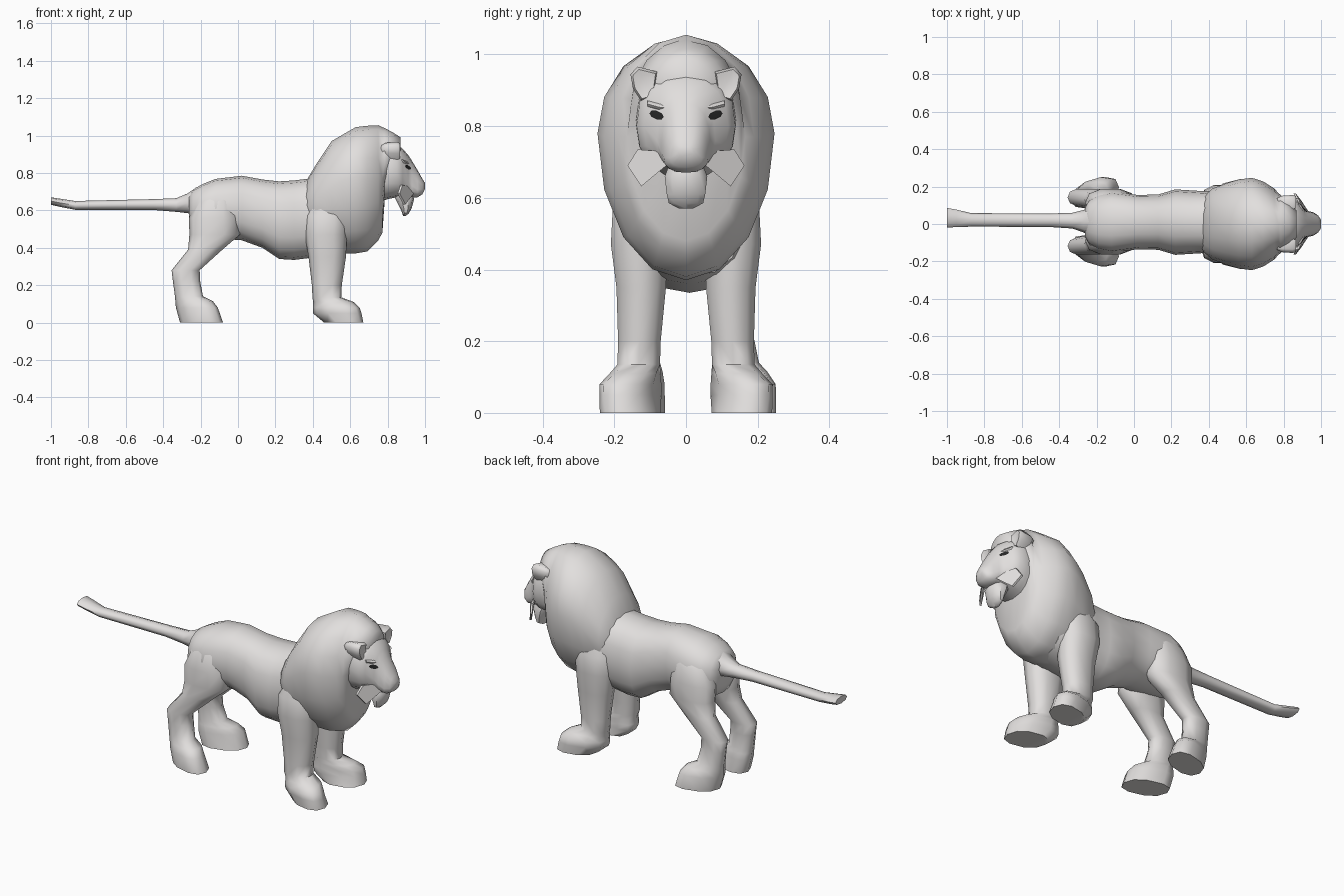
import bpy, bmesh, math
from mathutils import Vector
from mathutils.bvhtree import BVHTree


def material(name, rgb):
    m = bpy.data.materials.new(name)
    m.diffuse_color = (*rgb, 1)
    return m


FUR = material("pale grey", (0.76, 0.74, 0.73))
DARK = material("eye dark", (0.02, 0.02, 0.02))


def make(name, verts, faces, mat=FUR, angle=60):
    me = bpy.data.meshes.new(name)
    me.from_pydata([tuple(v) for v in verts], [], faces)
    bm = bmesh.new()
    bm.from_mesh(me)
    if mat is FUR:
        bmesh.ops.recalc_face_normals(bm, faces=bm.faces)
    bm.to_mesh(me)
    bm.free()
    me.materials.append(mat)
    me.shade_smooth()
    me.set_sharp_from_angle(angle=math.radians(angle))
    ob = bpy.data.objects.new(name, me)
    bpy.context.collection.objects.link(ob)
    return ob


def spow(v, p):
    return math.copysign(abs(v) ** p, v)


def ring_x(x, top, bot, w, mid=None, cy=0.0, p=0.9, n=16):
    # upright egg-shaped section across the body
    mid = (top + bot) / 2 if mid is None else mid
    out = []
    for i in range(n):
        a = 2 * math.pi * i / n
        c, s = spow(math.cos(a), p), spow(math.sin(a), p)
        out.append(Vector((x, cy + w * c, mid + s * ((top - mid) if s > 0 else (mid - bot)))))
    return out


def ring_z(z, cx, rx, cy, ry, shear=0.0, p=0.85, n=10):
    # level section through a leg; shear splays the paw outward
    out = []
    for i in range(n):
        c, s = (spow(f(2 * math.pi * i / n), p) for f in (math.cos, math.sin))
        out.append(Vector((cx + rx * c, cy + ry * s + shear * rx * c, z)))
    return out


def loft(name, rings, side=1, angle=60, shift=0.0):
    n = len(rings[0])
    verts = [Vector((v.x, v.y * side + shift, v.z)) for r in rings for v in r]
    faces = [(k * n + i, k * n + (i + 1) % n, (k + 1) * n + (i + 1) % n, (k + 1) * n + i)
             for k in range(len(rings) - 1) for i in range(n)]
    faces += [tuple(reversed(range(n))), tuple(range((len(rings) - 1) * n, len(rings) * n))]
    return make(name, verts, faces, FUR, angle)


# torso, rump to shoulders: x, top, bottom, half width
loft("torso", [ring_x(*s, p=0.85) for s in (
    (-0.262, 0.68, 0.53, 0.08), (-0.24, 0.712, 0.48, 0.12), (-0.19, 0.74, 0.46, 0.15),
    (-0.12, 0.768, 0.45, 0.165), (0.02, 0.785, 0.44, 0.145), (0.13, 0.765, 0.40, 0.148),
    (0.22, 0.755, 0.34, 0.175), (0.30, 0.76, 0.335, 0.17), (0.38, 0.77, 0.345, 0.165),
    (0.50, 0.80, 0.36, 0.19), (0.60, 0.80, 0.38, 0.16))], shift=0.01)

# mane: x, top, bottom, half width, height of widest point
loft("mane", [ring_x(*s, p=1.0) for s in (
    (0.36, 0.75, 0.46, 0.14, 0.62), (0.42, 0.85, 0.42, 0.19, 0.66), (0.50, 0.97, 0.38, 0.22, 0.72),
    (0.56, 1.005, 0.37, 0.238, 0.76), (0.63, 1.045, 0.37, 0.247, 0.78), (0.69, 1.052, 0.38, 0.228, 0.77),
    (0.75, 1.055, 0.44, 0.19, 0.77), (0.772, 1.045, 0.48, 0.165, 0.77),
    (0.785, 1.04, 0.66, 0.155, 0.85), (0.83, 1.015, 0.78, 0.115, 0.90), (0.87, 0.99, 0.87, 0.07, 0.92))])

# head tapering to a muzzle that is widest low down
head = loft("head", [ring_x(*s, p=0.85) for s in (
    (0.74, 0.97, 0.64, 0.13), (0.80, 0.965, 0.66, 0.14, 0.81), (0.85, 0.95, 0.67, 0.138, 0.80),
    (0.88, 0.93, 0.675, 0.118, 0.80), (0.91, 0.895, 0.672, 0.082, 0.76), (0.93, 0.865, 0.67, 0.07, 0.73),
    (0.96, 0.815, 0.67, 0.062, 0.712), (0.985, 0.77, 0.685, 0.045, 0.712), (1.0, 0.745, 0.715, 0.022, 0.73))])

# chin tuft
loft("chin_tuft", [ring_z(*s) for s in (
    (0.69, 0.88, 0.05, 0, 0.05), (0.66, 0.892, 0.05, 0, 0.062),
    (0.61, 0.898, 0.03, 0, 0.056), (0.585, 0.896, 0.018, 0, 0.05), (0.57, 0.89, 0.008, 0, 0.02))], angle=40)

# tail, slightly bent to one side
loft("tail", [ring_x(x, t, b, w, None, cy, 0.9, 8) for x, t, b, w, cy in (
    (-0.22, 0.725, 0.57, 0.085, 0.01), (-0.27, 0.69, 0.585, 0.06, 0.015), (-0.33, 0.665, 0.592, 0.042, 0.018),
    (-0.45, 0.66, 0.602, 0.036, 0.02), (-0.87, 0.65, 0.603, 0.036, 0.022), (-0.95, 0.662, 0.618, 0.047, 0.03),
    (-1.0, 0.67, 0.63, 0.052, 0.034))])

# legs: height, centre x, radius x, centre y, radius y, splay
FRONT = ((0.70, 0.49, 0.05, 0.11, 0.04), (0.57, 0.475, 0.115, 0.125, 0.083), (0.47, 0.47, 0.113, 0.13, 0.083),
         (0.35, 0.477, 0.1, 0.125, 0.072), (0.20, 0.475, 0.08, 0.13, 0.062), (0.135, 0.475, 0.077, 0.132, 0.062),
         (0.11, 0.51, 0.108, 0.142, 0.068, 0.15), (0.08, 0.525, 0.125, 0.155, 0.078, 0.25),
         (0.05, 0.53, 0.13, 0.155, 0.078, 0.25), (0.0, 0.565, 0.105, 0.156, 0.08, 0.2))
HIND = ((0.73, -0.10, 0.06, 0.06, 0.04), (0.65, -0.115, 0.105, 0.09, 0.072), (0.56, -0.128, 0.134, 0.10, 0.078),
        (0.47, -0.125, 0.135, 0.106, 0.073), (0.39, -0.175, 0.092, 0.12, 0.058), (0.28, -0.28, 0.075, 0.13, 0.048),
        (0.22, -0.275, 0.073, 0.132, 0.045), (0.14, -0.262, 0.075, 0.138, 0.053, 0.1),
        (0.115, -0.235, 0.1, 0.146, 0.064, 0.2), (0.08, -0.22, 0.112, 0.155, 0.074, 0.3), (0.0, -0.195, 0.115, 0.155, 0.077, 0.25))

EAR = ((0.08, 0.952), (0.135, 0.966), (0.155, 0.945), (0.148, 0.905), (0.125, 0.87), (0.09, 0.88))
LIP = ((0.94, 0.055, 0.69), (0.91, 0.07, 0.73), (0.88, 0.135, 0.735), (0.865, 0.163, 0.69), (0.895, 0.125, 0.632))
bvh = BVHTree.FromPolygons([v.co for v in head.data.vertices], [tuple(p.vertices) for p in head.data.polygons])

for side, tag in ((1, "left"), (-1, "right")):
    loft("front_leg_" + tag, [ring_z(*s) for s in FRONT], side)
    loft("hind_leg_" + tag, [ring_z(*s) for s in HIND], side, shift=0.012)

    # ear, tapered back into the mane with a shallow hollow in front
    cy, cz = 0.112, 0.915
    loft("ear_" + tag, [[Vector((x, cy + (y - cy) * k, cz + (z - cz) * k)) for y, z in EAR]
                        for x, k in ((0.755, 0.5), (0.79, 0.9), (0.85, 1.0), (0.866, 0.85), (0.862, 0.5))], side)

    # brow ridge over the eye
    loft("brow_" + tag, [[Vector((x + 0.016 * math.cos(a), y, z + 0.011 * math.sin(a)))
                          for a in (i * math.pi / 3 for i in range(6))]
                         for x, y, z in ((0.905, 0.04, 0.85), (0.893, 0.075, 0.853), (0.872, 0.108, 0.862))], side)

    # flared cheek tuft beside the mouth
    loft("cheek_tuft_" + tag, [[Vector((x - d, y, z)) for x, y, z in LIP] for d in (0, 0.012)], side, angle=20)

    # eye, a thin patch laid on the face
    pts = []
    for i in range(9):
        a, k = i * math.pi / 4, (1 if i < 8 else 0)
        y = 0.082 + k * 0.02 * math.cos(a)
        z = 0.831 + k * (0.012 * math.sin(a) + 0.005 * math.cos(a))
        hit = bvh.ray_cast(Vector((2, y, z)), Vector((-1, 0, 0)))[0]
        pts.append(Vector((hit.x + 0.005, y * side, z)))
    make("eye_" + tag, pts, [(8, i, (i + 1) % 8)[::side] for i in range(8)], DARK)
